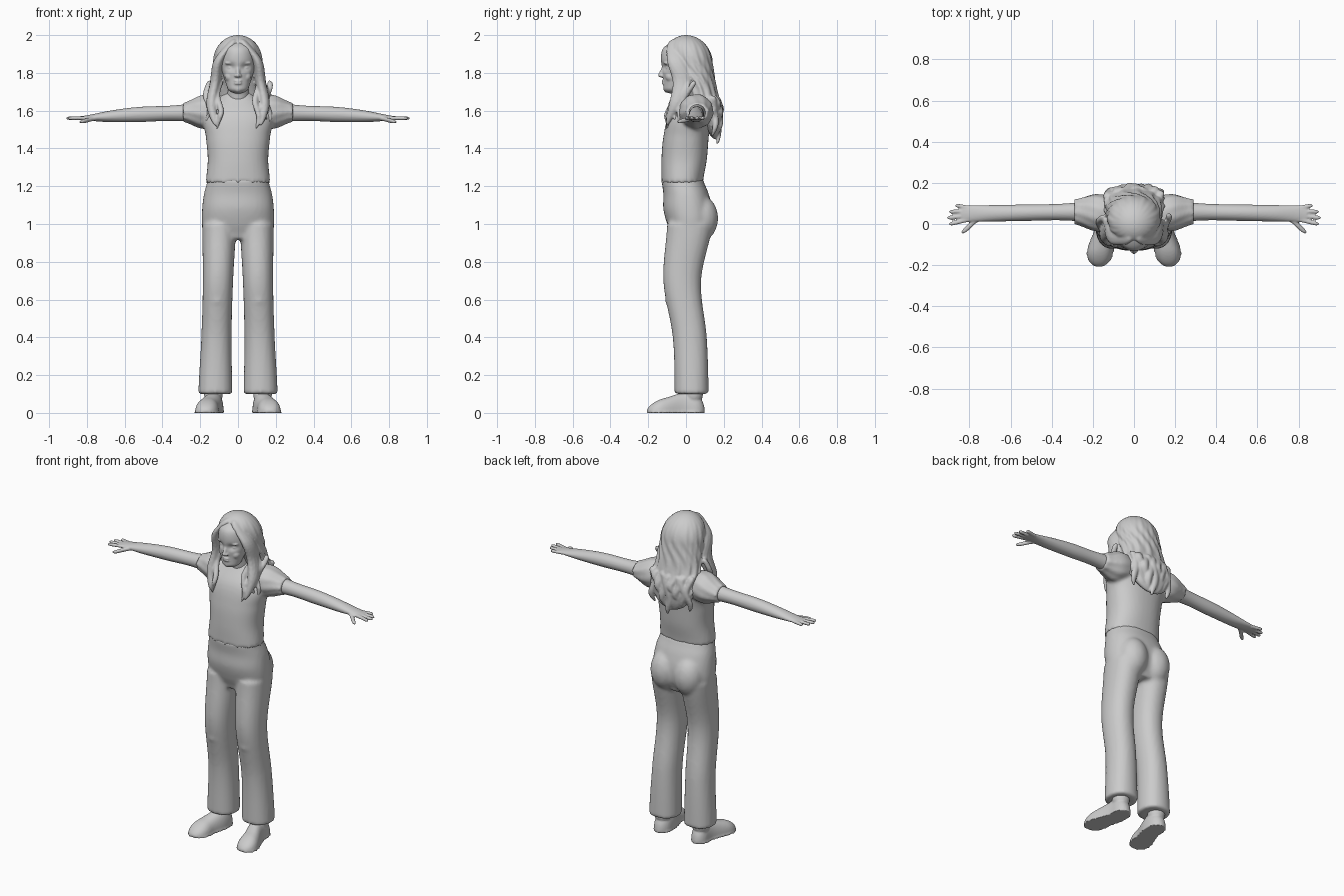
import bpy, bmesh, math
from mathutils import Matrix

cube = bpy.data.objects.get("Cube")
if cube:
    bpy.data.objects.remove(cube, do_unlink=True)

grey = (.6, .6, .6, 1)
clay = bpy.data.materials.new("plain_grey")
clay.use_nodes = True
clay.diffuse_color = grey
clay.node_tree.nodes["Principled BSDF"].inputs["Base Color"].default_value = grey
sides = {"left": 1, "right": -1}


def sample(column, f):
    """Value at fraction f of a constant, a rule or evenly spaced spline points."""
    if callable(column):
        return column(f)
    if not isinstance(column, tuple):
        return column
    last = len(column) - 1
    i = min(int(f * last), last - 1)
    t = f * last - i
    a, b, c, d = (column[max(0, min(last, k))] for k in range(i - 1, i + 3))
    return b + t / 2 * (c - a + t * (2 * a - 5 * b + 4 * c - d + t * (3 * (b - c) + d - a)))


def rounding(f, tips):
    """Shrink the radii to a dome over the given fraction of each end."""
    scale = 1
    for distance, tip in zip((f, 1 - f), tips):
        if distance < tip:
            scale *= math.sqrt(max(0, 1 - (1 - distance / tip) ** 2))
    return max(scale, .01)


def loft(bm, axis, span, first, second, width, depth, side=1, tips=(0, 0),
         power=2, wave=None, floor=None, steps=40, around=40):
    """Skin over ovals running along an axis; first and second are the centre line."""
    loops = []
    for step in range(steps + 1):
        f = (1 - math.cos(math.pi * step / steps)) / 2
        along = span[0] + (span[1] - span[0]) * f
        dome = rounding(f, tips)
        loop = []
        for i in range(around):
            angle = math.tau * i / around
            c, s = math.cos(angle), math.sin(angle)
            grow = dome * (1 + (wave(angle, f) if wave else 0))
            p = sample(first, f) + sample(width, f) * grow * math.copysign(abs(c) ** (2 / power), c)
            q = sample(second, f) + sample(depth, f) * grow * math.copysign(abs(s) ** (2 / power), s)
            x, y, z = {"z": (p, q, along), "x": (along, p, q), "y": (p, along, q)}[axis]
            if floor is not None:
                z = max(z, floor)
            loop.append(bm.verts.new((x * side, y, z)))
        loops.append(loop)
    for a, b in zip(loops, loops[1:]):
        for i in range(around):
            j = (i + 1) % around
            bm.faces.new((a[i], a[j], b[j], b[i]))
    bm.faces.new(loops[0])
    bm.faces.new(loops[-1])


def blob(bm, centre, radii, side=1):
    x, y, z = centre
    place = Matrix.Translation((x * side, y, z)) @ Matrix.Diagonal((*radii, 1))
    bmesh.ops.create_uvsphere(bm, u_segments=24, v_segments=16, radius=1, matrix=place)


def finish(name, bm, voxel, relax=2):
    """Fuse the overlapping pieces of a part into one soft skin."""
    bmesh.ops.recalc_face_normals(bm, faces=bm.faces)
    mesh = bpy.data.meshes.new(name)
    bm.to_mesh(mesh)
    bm.free()
    mesh.materials.append(clay)
    obj = bpy.data.objects.new(name, mesh)
    bpy.context.collection.objects.link(obj)
    fuse = obj.modifiers.new("fuse", "REMESH")
    fuse.mode = "VOXEL"
    fuse.voxel_size = voxel
    fuse.use_smooth_shade = True
    soften = obj.modifiers.new("soften", "SMOOTH")
    soften.factor = .5
    soften.iterations = relax


# Trousers: hips, flared legs, seat and knees
bm = bmesh.new()
loft(bm, "z", span=(1.24, .92), first=0, second=(-.02, 0, .01, .02, .02),
     width=(.16, .18, .19, .19, .17), depth=(.11, .12, .13, .12, .09), power=2.3)
for side in sides.values():
    loft(bm, "z", span=(1, .1), first=(.1, .12), second=(.02, -.02, .02, .03),
         width=(.09, .08, .08, .09), depth=(.12, .1, .09, .09), side=side, power=2.2)
    blob(bm, centre=(.08, .08, 1.03), radii=(.09, .09, .12), side=side)
    blob(bm, centre=(.11, -.07, .6), radii=(.05, .04, .05), side=side)
finish("trousers", bm, voxel=.012, relax=3)


# Shirt: torso with short ruffled sleeves
def ruffle(angle, f):
    return .05 * f * math.sin(9 * angle + 6 * f)


bm = bmesh.new()
loft(bm, "z", span=(1.22, 1.7), first=0, second=(-.02, -.01, 0, .02, .04),
     width=(.17, .16, .17, .18, .07), depth=(.11, .12, .12, .11, .05), power=2.3)
for side in sides.values():
    loft(bm, "x", span=(.08, .29), first=(.05, .06), second=(1.6, 1.59),
         width=(.08, .09, .06), depth=(.08, .09, .05), side=side, wave=ruffle)
finish("shirt", bm, voxel=.01)

# Arms with spread fingers and thumb
for label, side in sides.items():
    bm = bmesh.new()
    loft(bm, "x", span=(.2, .84), first=(.06, .05), second=(1.59, 1.58, 1.56),
         width=(.05, .04, .04, .04, .04), depth=(.05, .04, .04, .03, .01), side=side)
    for finger in range(4):
        reach = .91 - .01 * (finger - 2) ** 2
        knuckle, tip = .08 - .02 * finger, .09 - .03 * finger
        loft(bm, "x", span=(.8, reach), first=(knuckle, tip), second=1.56, width=.01,
             depth=.01, side=side, tips=(0, .2), around=16)
    loft(bm, "x", span=(.75, .84), first=(.03, -.04), second=(1.56, 1.54), width=.016,
         depth=.012, side=side, tips=(0, .4), around=16)
    finish(label + "_arm", bm, voxel=.005)

# Shoes: rounded upper on a flat rim sole, with a sock above
for label, side in sides.items():
    bm = bmesh.new()
    for width, height in (((.05, .055, .07), (.1, .11, .08, .06)), ((.055, .06, .075), .02)):
        loft(bm, "y", span=(.1, -.21), first=(.13, .13, .16, .17), second=0, width=width,
             depth=height, side=side, tips=(.2, .3), power=2.4, floor=0)
    blob(bm, centre=(.13, .04, .1), radii=(.05, .05, .06), side=side)
    finish(label + "_shoe", bm, voxel=.007)

# Head with sunken eye sockets, then the features and neck
bm = bmesh.new()
loft(bm, "z", span=(1.69, 1.98), first=0, second=(-.07, -.05, -.03, -.02, 0),
     width=(.05, .07, .09, .09, .08), depth=(.05, .07, .1, .11, .1), tips=(.1, .2), around=64)
for vert in bm.verts:
    if vert.co.y < 0:
        gap = math.hypot((abs(vert.co.x) - .04) / .026, (vert.co.z - 1.83) / .018)
        vert.co.y += .018 * math.exp(-gap * gap)
for side in sides.values():
    blob(bm, centre=(.04, -.095, 1.827), radii=(.016, .012, .009), side=side)
    blob(bm, centre=(.04, -.1, 1.852), radii=(.03, .018, .009), side=side)
    blob(bm, centre=(.04, -.08, 1.78), radii=(.03, .03, .03), side=side)
    blob(bm, centre=(.01, -.13, 1.785), radii=(.01, .01, .008), side=side)
loft(bm, "z", span=(1.85, 1.775), first=0, second=(-.11, -.12, -.13), width=.011,
     depth=(.01, .023), tips=(.2, .2), around=20)
for lip in (1.757, 1.744):
    blob(bm, centre=(0, -.118, lip), radii=(.022, .012, .006))
blob(bm, centre=(0, -.1, 1.715), radii=(.02, .02, .02))
loft(bm, "z", span=(1.64, 1.78), first=0, second=(.03, .01), width=.06, depth=.06)
finish("head", bm, voxel=.005)


# Long hair: crown and back mass, framing locks and loose ends
def strands(angle, f):
    loose = min(1, f * 2)
    return .04 * loose * math.sin(13 * angle + 5 * math.sin(9 * f)) + .01 * math.sin(23 * angle)


bm = bmesh.new()
loft(bm, "z", span=(2, 1.45), first=0, second=(0, .03, .07, .12, .15),
     width=(.13, .13, .14, .15, .08), depth=(.13, .11, .09, .07, .02),
     tips=(.25, .1), wave=strands, steps=64, around=96)
for side in sides.values():
    # Fringe swept from the parting, past the cheek and over the shoulder
    loft(bm, "z", span=(1.98, 1.52), first=(.02, .1, .12, .14, .12),
         second=(-.06, -.05, -.02, -.05, -.1), width=.028, depth=(.04, .05, .05, .04, .02),
         side=side, tips=(.1, .3), wave=strands, around=48)
    # Curling locks in front of the shoulder
    for lock in range(4):
        def curl(f):
            return .01 * math.sin(9 * f + 2 * lock + side)

        loft(bm, "z", span=(1.76, 1.5 + .02 * (lock * 3 % 4)),
             first=lambda f: .1 + .02 * lock + curl(f),
             second=lambda f: .02 * lock - .02 - .08 * min(1, f * 1.4) + curl(f) / 2,
             width=.016, depth=.016, side=side, tips=(.1, .6), around=14)
# Wavy ends hanging down the back
for lock in range(-4, 5):
    def curl(f):
        return .01 * math.sin(8 * f + 2 * lock)

    loft(bm, "z", span=(1.68, 1.42 + .03 * (lock * 5 % 4) + .01 * abs(lock)),
         first=lambda f: .03 * lock + curl(f),
         second=lambda f: .16 - .0015 * lock ** 2 + .02 * math.sin(math.pi * f) + curl(f) / 2,
         width=.022, depth=.018, tips=(.1, .6), around=14)
finish("hair", bm, voxel=.006)
